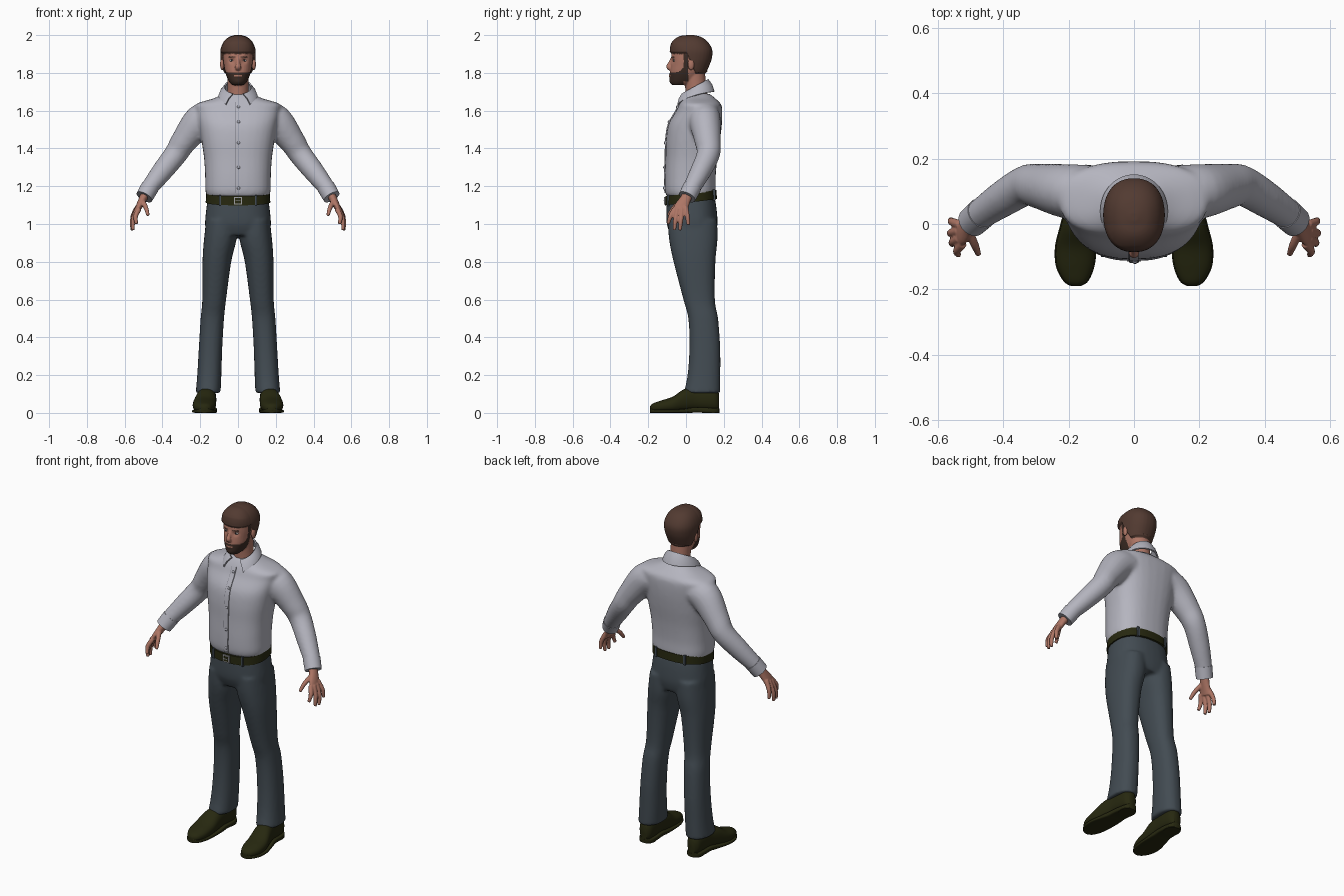
import bpy, bmesh, math
from mathutils import Vector, Matrix
from mathutils.bvhtree import BVHTree

if "Cube" in bpy.data.objects:
    bpy.data.objects.remove(bpy.data.objects["Cube"], do_unlink=True)


def material(name, *rgb):
    m = bpy.data.materials.new(name)
    m.use_nodes = True
    m.diffuse_color = (*rgb, 1)
    m.node_tree.nodes["Principled BSDF"].inputs["Base Color"].default_value = (*rgb, 1)
    return m


SHIRT = material("pale grey cotton", .46, .46, .52)
SEAM = material("grey seam", .16, .16, .19)
TROUSER = material("slate cloth", .055, .071, .085)
LEATHER = material("dark olive leather", .02, .021, .005)
HAIR = material("brown hair", .085, .043, .031)
BEARD = material("dark brown beard", .045, .025, .018)
SKIN = material("skin", .42, .18, .13)
WHITE = material("eye white", .6, .57, .55)
IRIS = material("dark iris", .02, .025, .03)
METAL = material("buckle metal", .35, .35, .36)


def clamp(t):
    return max(0, min(1, t))


def spline(rows, n=5):
    """Smoothly interpolate rows of numbers."""
    p, out = [rows[0], *rows, rows[-1]], []
    for i in range(len(rows) - 1):
        for k in range(n):
            t = k / n
            out.append([.5 * (2*b + (c-a)*t + (2*a - 5*b + 4*c - d)*t*t + (3*b - a - 3*c + d)*t**3)
                        for a, b, c, d in zip(*p[i:i + 4])])
    return out + [rows[-1]]


def loft(bm, rings, e=2, seg=32):
    """Skin a closed body over rounded rings given as centre and two half axes."""
    def power(t):
        return math.copysign(abs(t) ** (2 / e), t)
    loops = []
    for c, u, v in rings:
        angles = [2 * math.pi * i / seg for i in range(seg)]
        loops.append([bm.verts.new(c + u * power(math.cos(a)) + v * power(math.sin(a))) for a in angles])
    for a, b in zip(loops, loops[1:]):
        for i in range(seg):
            j = (i + 1) % seg
            bm.faces.new((a[i], a[j], b[j], b[i]))
    bm.faces.new(loops[0])
    bm.faces.new(loops[-1])


def stack(bm, rows, side=1, e=2.3, n=5):
    """Horizontal rings: height, centre x, half width, front y, back y."""
    loft(bm, [(Vector((side * x, (f + b) / 2, z)), Vector((w, 0, 0)), Vector((0, (b - f) / 2, 0)))
              for z, x, w, f, b in spline(rows, n)], e)


def tube(bm, rows, side=1, seg=20):
    """Rings across a path: x, y, z, thickness, width."""
    rows = spline(rows)
    pts = [Vector((side * r[0], r[1], r[2])) for r in rows]
    rings = []
    for i, (p, r) in enumerate(zip(pts, rows)):
        t = (pts[min(i + 1, len(pts) - 1)] - pts[max(i - 1, 0)]).normalized()
        u = t.cross(Vector((0, 1, 0))).normalized()
        rings.append((p, u * r[3], t.cross(u) * r[4]))
    loft(bm, rings, 2, seg)


def ball(bm, centre, size):
    m = Matrix.Translation(centre) @ Matrix.Diagonal((*size, 1))
    bmesh.ops.create_uvsphere(bm, u_segments=20, v_segments=12, radius=1, matrix=m)


def box(bm, centre, size):
    bmesh.ops.create_cube(bm, size=1, matrix=Matrix.Translation(centre) @ Matrix.Diagonal((*size, 1)))


def make(name, bm, mat, voxel=0, relax=4, thick=0):
    """Turn a bmesh into an object, optionally fused into one skin or thickened."""
    bmesh.ops.recalc_face_normals(bm, faces=bm.faces)
    me = bpy.data.meshes.new(name)
    bm.to_mesh(me)
    bm.free()
    ob = bpy.data.objects.new(name, me)
    bpy.context.scene.collection.objects.link(ob)
    if voxel:
        r = ob.modifiers.new("fuse", 'REMESH')
        r.mode, r.voxel_size = 'VOXEL', voxel
        s = ob.modifiers.new("relax", 'SMOOTH')
        s.factor, s.iterations = .5, relax
    if thick:
        s = ob.modifiers.new("thickness", 'SOLIDIFY')
        s.thickness, s.offset = thick, 0
    if voxel or thick:
        dg = bpy.context.evaluated_depsgraph_get()
        baked = bpy.data.meshes.new_from_object(ob.evaluated_get(dg))
        ob.modifiers.clear()
        ob.data = baked
    ob.data.materials.clear()
    ob.data.materials.append(mat)
    ob.data.shade_smooth()
    ob.data.set_sharp_from_angle(angle=math.radians(50))
    return ob


def surface(ob):
    """Return a function giving the y of the surface at x, z, seen from front or back."""
    tree = BVHTree.FromPolygons([v.co for v in ob.data.vertices], [p.vertices for p in ob.data.polygons])

    def y_at(x, z, front=-1):
        hit = tree.ray_cast(Vector((x, front, z)), Vector((0, -front, 0)))[0]
        return hit.y if hit else 0
    return y_at


SIDES = (("left", 1), ("right", -1))

# shirt: torso and sleeves fused
bm = bmesh.new()
stack(bm, [(1.145, 0, .165, -.103, .152), (1.18, 0, .173, -.112, .157), (1.25, 0, .174, -.113, .157),
           (1.35, 0, .18, -.109, .166), (1.45, 0, .195, -.106, .181), (1.53, 0, .208, -.092, .19),
           (1.6, 0, .222, -.052, .192), (1.635, 0, .222, -.037, .185), (1.665, 0, .13, -.02, .155),
           (1.69, 0, .075, 0, .125)], e=2.5)
for _, s in SIDES:
    tube(bm, [(.13, .1, 1.57, .08, .08), (.2, .1, 1.545, .088, .084), (.285, .115, 1.44, .07, .07),
              (.33, .118, 1.37, .062, .062), (.4, .078, 1.28, .056, .056), (.47, .03, 1.19, .046, .047),
              (.492, .01, 1.155, .044, .044)], s)
shirt = make("shirt", bm, SHIRT, .01, 6)
shirt_y = surface(shirt)

for label, s in SIDES:
    bm = bmesh.new()
    tube(bm, [(.466, .033, 1.195, .048, .049), (.496, .006, 1.143, .046, .047)], s, 32)
    make(label + "_cuff", bm, SHIRT)


def strip(name, x0, x1, lift, mat):
    bm = bmesh.new()
    rows = []
    for i in range(31):
        z = 1.165 + i * .016
        rows.append([bm.verts.new((x, shirt_y(x, z) - lift, z)) for x in (x0, x1)])
    for a, b in zip(rows, rows[1:]):
        bm.faces.new((*a, b[1], b[0]))
    make(name, bm, mat, thick=.006)


strip("placket", -.014, .014, .002, SHIRT)
strip("placket_seam", -.0165, -.014, .0, SEAM)
bm = bmesh.new()
for z in (1.19, 1.3, 1.43, 1.54, 1.62):
    ball(bm, (.003, shirt_y(.003, z) - .005, z), (.008, .005, .008))
make("shirt_buttons", bm, SHIRT)

# collar folded round the neck, with two points at the front
bm = bmesh.new()
cols = []
for i in range(41):
    t = i / 20 - 1
    a, b = 2.75 * t, 2.45 * t
    top = Vector((.07 * math.sin(a), .045 + .07 * math.cos(a), 1.725 + .04 * math.cos(a)))
    low = Vector((.1 * math.sin(b), .04 + .108 * math.cos(b), 1.7 - .068 * abs(t) ** 2.5))
    mid = top.lerp(low, .5) + Vector((math.sin(b), math.cos(b), 1)) * .004
    cols.append([bm.verts.new(p) for p in (top, mid, low)])
for a, b in zip(cols, cols[1:]):
    for k in (0, 1):
        bm.faces.new((a[k], a[k + 1], b[k + 1], b[k]))
make("collar", bm, SHIRT, thick=.008)

# trousers: hips and legs fused
bm = bmesh.new()
stack(bm, [(1.14, 0, .16, -.1, .152), (1.08, 0, .168, -.104, .162), (1.0, 0, .175, -.102, .167),
           (.94, 0, .165, -.08, .155)], e=2.4)
for _, s in SIDES:
    stack(bm, [(1.02, .088, .08, -.095, .165), (.92, .094, .086, -.09, .167), (.8, .112, .076, -.066, .156),
               (.6, .126, .063, -.014, .153), (.5, .136, .062, .012, .17), (.35, .145, .062, .018, .181),
               (.2, .152, .064, .008, .182), (.105, .158, .066, -.012, .182)], s)
trousers = make("trousers", bm, TROUSER, .01, 5)

# belt, sloping up to the back, with loops and buckle
bm = bmesh.new()
stack(bm, [(1.112, 0, .171, -.11, .164), (1.16, 0, .169, -.109, .161)], e=2.4, n=1)
for v in bm.verts:
    v.co.z += .12 * v.co.y
belt = make("belt", bm, LEATHER)
belt_y = surface(belt)
bm = bmesh.new()
for x in (-.095, .095):
    for front in (-1, 1):
        y = belt_y(x, 1.135, front)
        box(bm, (x, y, 1.136 + .12 * y), (.012, .014, .058))
make("belt_loops", bm, TROUSER)
y = belt_y(0, 1.123)
for name, w, h, d, mat in (("buckle", .044, .042, .012, METAL), ("buckle_inset", .03, .028, .016, LEATHER),
                           ("buckle_pin", .024, .005, .02, METAL)):
    bm = bmesh.new()
    box(bm, (0, y, 1.123), (w, d, h))
    make(name, bm, mat)

# shoes: upper, welted sole and heel
last = [(-.19, .178, .012, .01, .035), (-.175, .178, .035, .004, .05), (-.13, .18, .056, .002, .066),
        (-.07, .178, .061, .002, .086), (-.01, .17, .055, .006, .125), (.05, .163, .047, .014, .135),
        (.11, .16, .045, .012, .135), (.155, .159, .039, .01, .13), (.176, .158, .022, .015, .1)]
for label, s in SIDES:
    for part, grow, e in (("shoe", 0, 2.3), ("sole", .003, 5)):
        rings = []
        for y, x, w, lo, hi in spline(last):
            if part == "sole":
                lo, hi = max(0, lo - .012), lo + .016
            rings.append((Vector((s * x, y, (lo + hi) / 2)), Vector((w + grow, 0, 0)), Vector((0, 0, (hi - lo) / 2))))
        bm = bmesh.new()
        loft(bm, rings, e)
        make(label + "_" + part, bm, LEATHER)
    bm = bmesh.new()
    stack(bm, [(0, .159, .044, .085, .178), (.022, .159, .044, .08, .178)], s, n=1)
    make(label + "_heel", bm, LEATHER)

# hands: palm, four fingers and thumb fused
fingers = [((.524, -.06, 1.08), (.542, -.082, 1.04), (.537, -.095, 1.0)),
           ((.534, -.045, 1.08), (.555, -.056, 1.02), (.556, -.062, .968)),
           ((.536, -.022, 1.08), (.56, -.027, 1.02), (.56, -.032, .966)),
           ((.532, -.002, 1.09), (.557, .007, 1.04), (.56, .012, .995)),
           ((.505, -.025, 1.12), (.487, -.065, 1.085), (.476, -.093, 1.045))]
for label, s in SIDES:
    bm = bmesh.new()
    tube(bm, [(.482, .018, 1.175, .024, .028), (.505, -.004, 1.13, .021, .03),
              (.525, -.025, 1.09, .017, .038), (.535, -.033, 1.065, .013, .037)], s)
    for path in fingers:
        tube(bm, [(*p, r, r) for p, r in zip(path, (.014, .0125, .009))], s, 12)
    make(label + "_hand", bm, SKIN, .004, 4)

# head, neck and nose fused
bm = bmesh.new()
stack(bm, [(1.735, 0, .03, -.07, 0), (1.755, 0, .048, -.082, .05), (1.8, 0, .067, -.084, .09),
           (1.84, 0, .075, -.08, .11), (1.88, 0, .08, -.078, .124), (1.92, 0, .08, -.072, .126),
           (1.955, 0, .067, -.052, .106), (1.978, 0, .043, -.026, .075), (1.988, 0, .012, .01, .035)])
stack(bm, [(1.65, 0, .06, 0, .12), (1.72, 0, .055, -.004, .108), (1.81, 0, .058, -.01, .1)], e=2)
tube(bm, [(0, -.072, 1.878, .008, .008), (0, -.086, 1.85, .011, .01), (0, -.091, 1.832, .016, .014),
          (0, -.08, 1.818, .014, .01)], seg=12)
head = make("head", bm, SKIN, .004, 4)
for m in (HAIR, BEARD):
    head.data.materials.append(m)

# sockets, brow, lips and chin pushed in or out
for v in head.data.vertices:
    for x, z, r, push in ((.033, 1.866, .015, .009), (.03, 1.887, .014, -.004), (0, 1.786, .013, -.005),
                          (0, 1.752, .022, -.006)):
        if v.co.y < -.02:
            v.co.y += push * math.exp(-((abs(v.co.x) - x) ** 2 + (v.co.z - z) ** 2) / r ** 2)


def above_hairline(p):
    return p.z - (1.9 - .105 * clamp((p.y - .005) / .045))


def region(p):
    x, y, z = abs(p.x), p.y, p.z
    if above_hairline(p) > 0:
        return 1
    if abs(z - 1.884) < .004 and .014 < x < .05 and y < -.035:
        return 1
    lips = x < .022 and abs(z - 1.786) < .005
    under_line = z < 1.803 + .04 * clamp((y + .06) / .06) ** 2 and (y < -.015 or z > 1.755)
    sideburn = abs(y) < .012 and z > 1.8 and x > .05
    return 2 if (under_line and y < .012 and not lips) or sideburn else 0


for f in head.data.polygons:
    f.material_index = region(f.center)

# raise the hair, fullest above the forehead
moves = []
for v in head.data.vertices:
    t = clamp(above_hairline(v.co) / .012)
    full = .013 + .01 * clamp(-v.co.y / .05) * clamp((v.co.z - 1.915) / .03)
    moves.append(v.normal * full * t * t * (3 - 2 * t))
for v, d in zip(head.data.vertices, moves):
    v.co += d
head_y = surface(head)

# ears and eyes
for label, s in SIDES:
    bm = bmesh.new()
    ball(bm, (s * .084, .027, 1.845), (.011, .017, .03))
    make(label + "_ear", bm, SKIN)
    y = head_y(s * .033, 1.866)
    for part, size, out, mat in (("eye", (.013, .006, .006), -.002, WHITE), ("iris", (.005, .003, .005), .003, IRIS)):
        bm = bmesh.new()
        ball(bm, (s * .033, y - out, 1.866), size)
        make(label + "_" + part, bm, mat)
